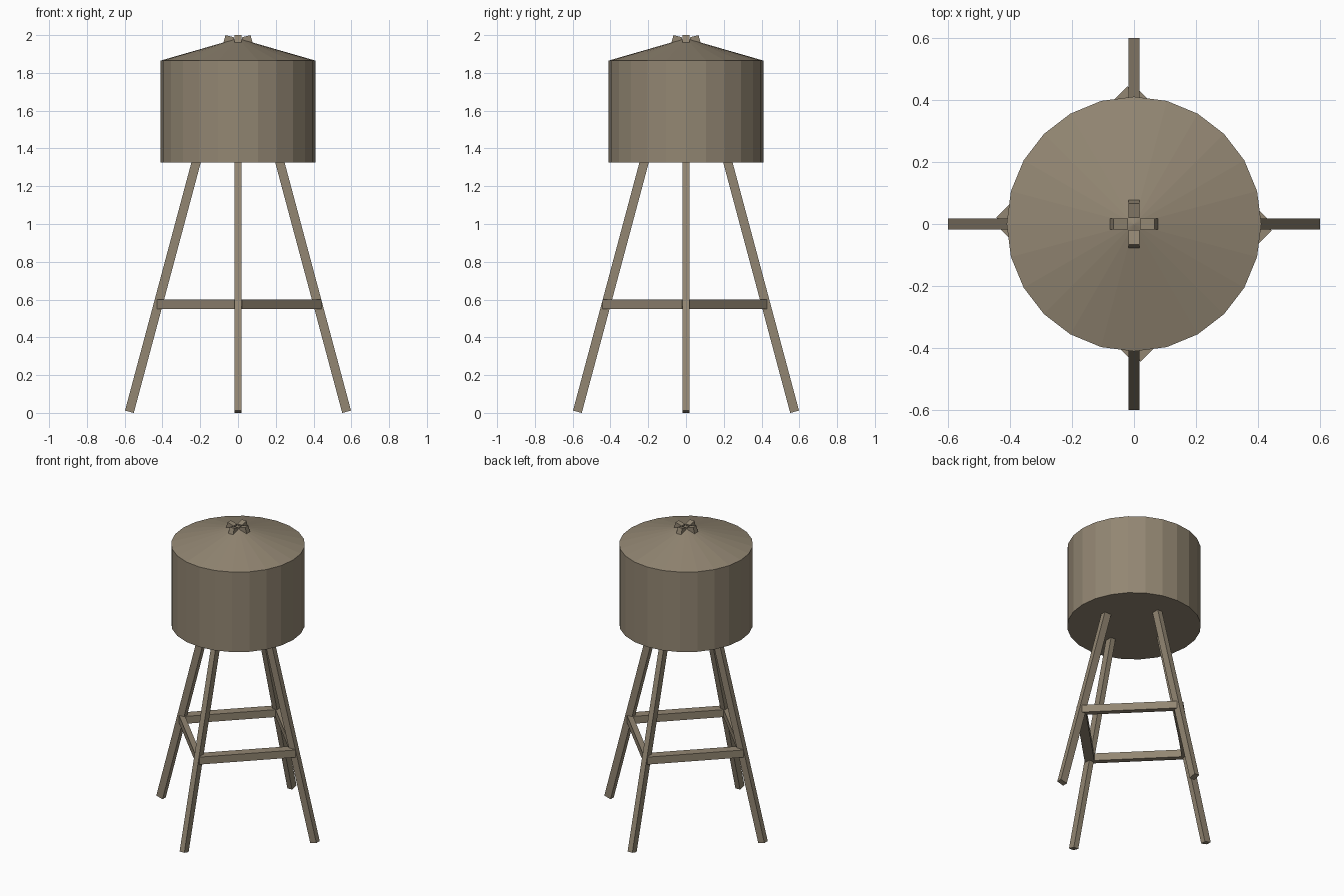
import bpy, bmesh, math
from mathutils import Vector, Matrix

cube = bpy.data.objects.get("Cube")
if cube:
    bpy.data.objects.remove(cube, do_unlink=True)

wood = bpy.data.materials.new("weathered_wood")
wood.use_nodes = True
colour = (0.29, 0.24, 0.17, 1)
wood.diffuse_color = colour
wood.node_tree.nodes["Principled BSDF"].inputs["Base Color"].default_value = colour


def finish(name, bm):
    bmesh.ops.recalc_face_normals(bm, faces=bm.faces)
    mesh = bpy.data.meshes.new(name)
    bm.to_mesh(mesh)
    bm.free()
    mesh.materials.append(wood)
    obj = bpy.data.objects.new(name, mesh)
    bpy.context.collection.objects.link(obj)


def beam(name, start, end, side, width, depth):
    """Square-cut beam; side is the direction its width runs along."""
    start, end = Vector(start), Vector(end)
    axis = (end - start).normalized()
    side = Vector(side).normalized()
    frame = Matrix((side, axis.cross(side), axis)).transposed().to_4x4()
    size = Matrix.Diagonal((width, depth, (end - start).length, 1))
    bm = bmesh.new()
    bmesh.ops.create_cube(bm, size=1,
                          matrix=Matrix.Translation((start + end) / 2) @ frame @ size)
    finish(name, bm)


def tank_part(name, bottom, top, top_radius):
    bm = bmesh.new()
    bmesh.ops.create_cone(bm, cap_ends=True, segments=24, radius1=0.41,
                          radius2=top_radius, depth=top - bottom,
                          matrix=Matrix.Translation((0, 0, (bottom + top) / 2)))
    finish(name, bm)


# Tank with a shallow conical roof
tank_part("tank", 1.325, 1.865, 0.41)
tank_part("roof", 1.865, 1.983, 0)

# Four leaning legs whose tips poke through the roof, with braces between them
names = ["left", "back", "right", "front"]
for i, name in enumerate(names):
    a = i * math.pi / 2
    out = Vector((math.cos(a), math.sin(a), 0))
    across = Vector((-out.y, out.x, 0))
    up = Vector((0, 0, 1))
    beam(name + "_leg", out * 0.575 + up * 0.006, out * 0.043 + up * 1.994,
         across, 0.035, 0.048)
    # Braces alternate between thin and thick
    beam(name + "_brace", out * 0.422 + up * 0.575, across * 0.422 + up * 0.575,
         up, 0.05, 0.06 if i % 2 else 0.035)
